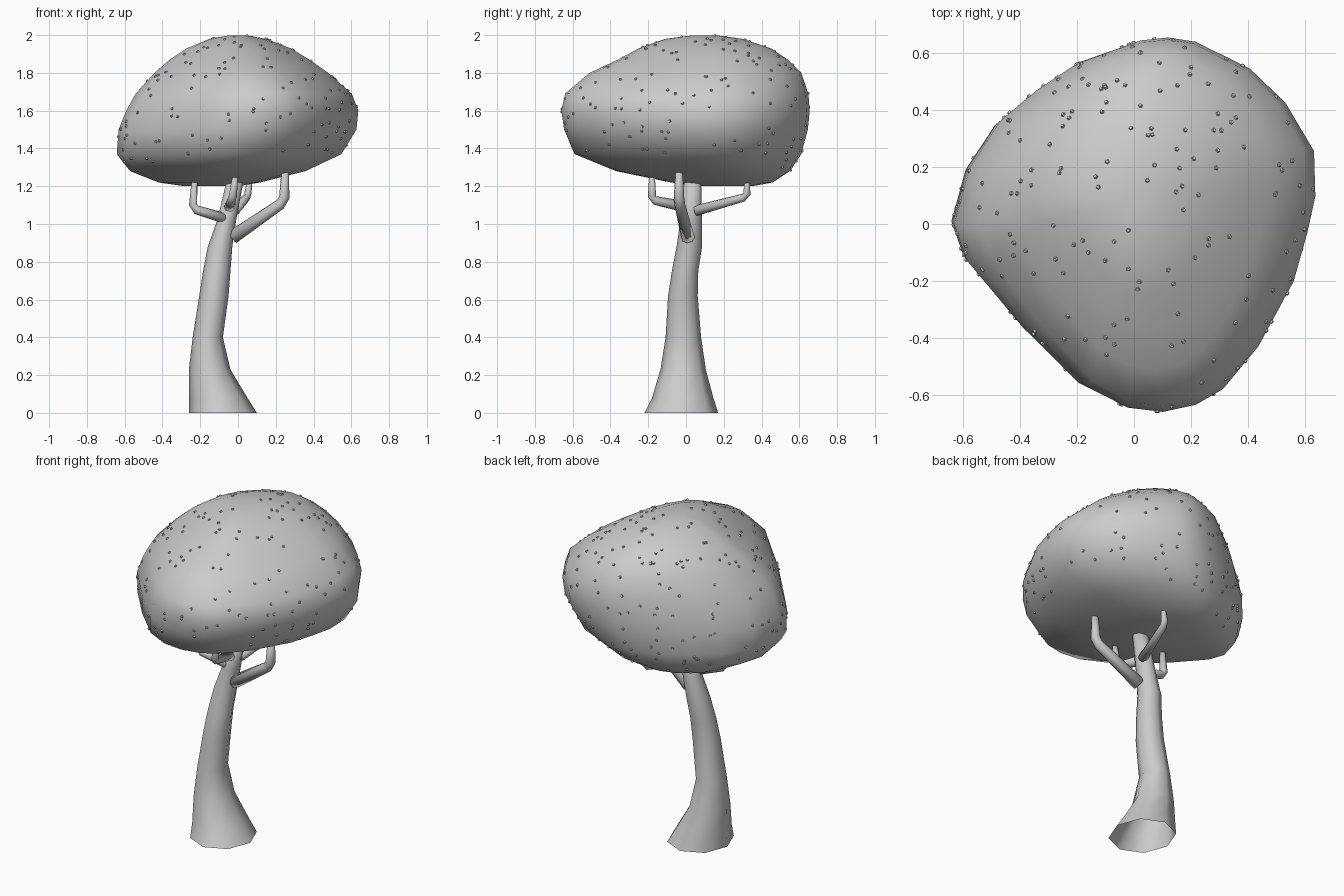
import bpy, bmesh, math, random
from mathutils import Vector, Matrix

if "Cube" in bpy.data.objects:
    bpy.data.objects.remove(bpy.data.objects["Cube"])

random.seed(4)


def make_object(name, bm, smooth=True):
    mesh = bpy.data.meshes.new(name)
    bmesh.ops.recalc_face_normals(bm, faces=bm.faces)
    for f in bm.faces:
        f.smooth = smooth
    bm.to_mesh(mesh)
    bm.free()
    ob = bpy.data.objects.new(name, mesh)
    bpy.context.collection.objects.link(ob)
    return ob


def loft(name, rings, cap_start, cap_end):
    bm = bmesh.new()
    loops = [[bm.verts.new(p) for p in ring] for ring in rings]
    n = len(loops[0])
    for a, b in zip(loops, loops[1:]):
        for i in range(n):
            j = (i + 1) % n
            bm.faces.new((a[i], a[j], b[j], b[i]))
    if cap_start:
        bm.faces.new(loops[0])
    if cap_end:
        bm.faces.new(loops[-1])
    return make_object(name, bm)


def fit_ring(outline, z, x0, x1, y0, y1):
    """Stretch a unit outline (-1..1) to the given extents at height z."""
    return [((x0 + x1) / 2 + u * (x1 - x0) / 2,
             (y0 + y1) / 2 + v * (y1 - y0) / 2, z) for u, v in outline]


# Trunk: leaning eight-sided tube, open underneath
octagon = [(math.cos(k * math.pi / 4), math.sin(k * math.pi / 4)) for k in range(8)]
trunk_levels = [
    (0.00, -0.26, 0.10, -0.22, 0.17),
    (0.08, -0.26, 0.05, -0.18, 0.145),
    (0.23, -0.26, -0.04, -0.135, 0.105),
    (0.40, -0.24, -0.08, -0.108, 0.08),
    (0.62, -0.205, -0.05, -0.095, 0.062),
    (0.75, -0.185, -0.04, -0.075, 0.065),
    (0.88, -0.16, -0.03, -0.05, 0.085),
    (1.02, -0.11, -0.01, -0.03, 0.085),
    (1.23, -0.06, 0.03, -0.01, 0.08),
]
loft("trunk", [fit_ring(octagon, *lv) for lv in trunk_levels], False, True)

# Branches: out from the trunk, then bent upward into the crown
branches = {
    "branch_right": [(-0.03, 0.01, 0.93, .037), (0.225, -0.033, 1.105, .029),
                     (0.245, -0.037, 1.14, .028), (0.25, -0.037, 1.29, .019)],
    "branch_left": [(-0.07, 0.0, 1.03, .028), (-0.22, -0.03, 1.075, .024),
                    (-0.238, -0.03, 1.10, .022), (-0.228, -0.03, 1.26, .014)],
    "branch_front": [(-0.045, 0.0, 1.09, .03), (-0.035, -0.165, 1.125, .023),
                     (-0.028, -0.18, 1.145, .022), (-0.012, -0.18, 1.27, .014)],
    "branch_back": [(-0.02, 0.05, 1.07, .028), (0.045, 0.305, 1.14, .021),
                    (0.052, 0.322, 1.16, .02), (0.065, 0.325, 1.25, .013)],
}
for name, path in branches.items():
    pts = [Vector(p[:3]) for p in path]
    rings = []
    for i, p in enumerate(pts):
        d = (pts[min(i + 1, 3)] - pts[max(i - 1, 0)]).normalized()
        out = Vector((pts[1].x - pts[0].x, pts[1].y - pts[0].y, 0)).normalized()
        side = out.cross(Vector((0, 0, 1)))
        up = side.cross(d).normalized()
        rings.append([p + path[i][3] * (c * side + s * up) for c, s in octagon])
    loft(name, rings, True, True)

# Crown: rounded plan outline fitted to each height
plan = [(0.635, 0.26), (0.64, 0.1), (0.61, -0.03), (0.56, -0.2), (0.43, -0.43),
        (0.30, -0.58), (0.20, -0.635), (0.08, -0.66), (-0.05, -0.645),
        (-0.2, -0.57), (-0.4, -0.37), (-0.6, -0.13), (-0.645, 0.0),
        (-0.59, 0.2), (-0.48, 0.37), (-0.35, 0.48), (-0.2, 0.58), (0.0, 0.65),
        (0.1, 0.66), (0.2, 0.645), (0.4, 0.55), (0.53, 0.43)]
plan = [(x / 0.643, y / 0.66) for x, y in plan]
crown_levels = [
    (1.200, -0.28, 0.00, 0.10, 0.35),
    (1.220, -0.42, 0.12, -0.08, 0.46),
    (1.280, -0.57, 0.36, -0.37, 0.55),
    (1.370, -0.64, 0.55, -0.59, 0.61),
    (1.500, -0.63, 0.63, -0.645, 0.645),
    (1.600, -0.59, 0.64, -0.66, 0.655),
    (1.690, -0.54, 0.605, -0.64, 0.648),
    (1.800, -0.44, 0.48, -0.51, 0.61),
    (1.870, -0.36, 0.38, -0.36, 0.54),
    (1.930, -0.27, 0.28, -0.25, 0.45),
    (1.980, -0.15, 0.15, -0.11, 0.30),
    (1.998, -0.05, 0.05, 0.03, 0.17),
]
crown = loft("crown", [fit_ring(plan, *lv) for lv in crown_levels], True, True)

# Leaf buds: tiny flecks scattered over the crown
faces = [f for f in crown.data.polygons if f.normal.z > -0.8 and len(f.vertices) == 4]
bm = bmesh.new()
for f in random.choices(faces, weights=[f.area for f in faces], k=240):
    a, b, c, d = (crown.data.vertices[i].co for i in f.vertices)
    s, t = random.random(), random.random()
    pos = a.lerp(b, s).lerp(d.lerp(c, s), t)
    rot = f.normal.to_track_quat('Z', 'Y').to_matrix().to_4x4()
    spin = Matrix.Rotation(random.uniform(0, 6.28), 4, 'Z')
    bmesh.ops.create_cone(bm, segments=5, cap_ends=True, radius1=0.011, radius2=0.006,
                          depth=0.014, matrix=Matrix.Translation(pos) @ rot @ spin)
make_object("leaf_buds", bm, smooth=False)
